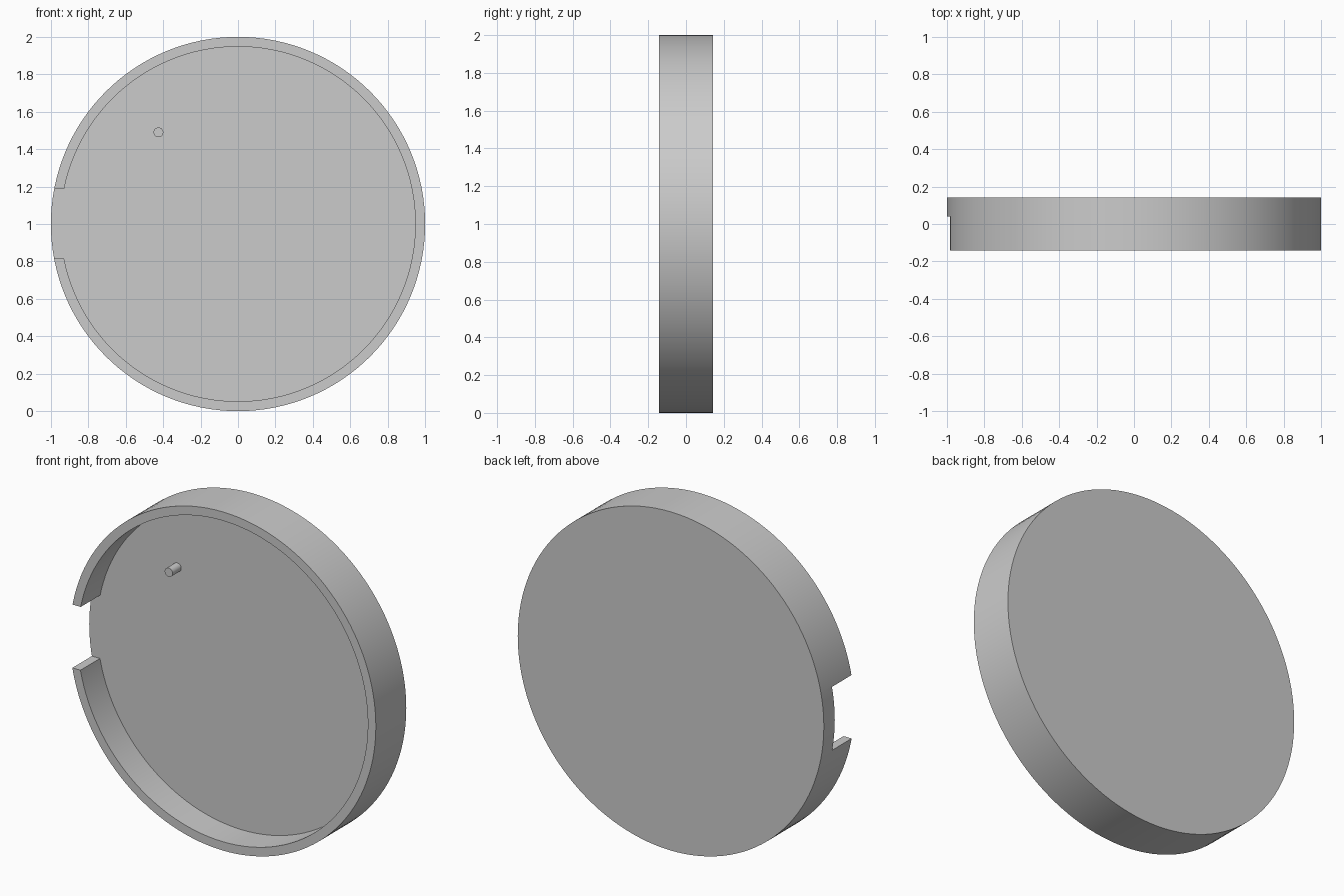
import bpy
import math

cube = bpy.data.objects.get("Cube")
if cube:
    bpy.data.objects.remove(cube, do_unlink=True)

RADIUS, INNER, HALF = 1.0, 0.948, 0.142
FLOOR = 0.04          # y of the recessed face
NOTCH = 0.187         # half height of the rim gap

grey = bpy.data.materials.new("plain grey")
grey.use_nodes = True
colour = (0.6, 0.6, 0.6, 1)
grey.diffuse_color = colour
grey.node_tree.nodes["Principled BSDF"].inputs["Base Color"].default_value = colour


def cylinder(name, radius, y0, y1, x=0, z=1, sides=128):
    """Cylinder lying along y."""
    bpy.ops.mesh.primitive_cylinder_add(
        vertices=sides, radius=radius, depth=y1 - y0,
        location=(x, (y0 + y1) / 2, z), rotation=(math.pi / 2, 0, 0))
    ob = bpy.context.object
    ob.name = name
    ob.data.materials.append(grey)
    return ob


def cut(target, cutter):
    mod = target.modifiers.new("cut", 'BOOLEAN')
    mod.operation = 'DIFFERENCE'
    mod.solver = 'EXACT'
    mod.object = cutter
    bpy.context.view_layer.objects.active = target
    bpy.ops.object.modifier_apply(modifier=mod.name)
    bpy.data.objects.remove(cutter, do_unlink=True)


def smooth(ob):
    bpy.ops.object.select_all(action='DESELECT')
    ob.select_set(True)
    bpy.context.view_layer.objects.active = ob
    bpy.ops.object.shade_smooth_by_angle(angle=math.radians(30))


# Shallow round tray, open at the front
tray = cylinder("round_tray", RADIUS, -HALF, HALF)
cut(tray, cylinder("cavity_cutter", INNER, -0.3, FLOOR))

# Gap through the rim on the right-hand side
bpy.ops.mesh.primitive_cube_add(size=1, location=(-1, (FLOOR - 0.3) / 2, 1.003))
notch = bpy.context.object
notch.name = "notch_cutter"
notch.scale = (0.3, FLOOR + 0.3, NOTCH * 2)
notch.hide_render = True
cut(tray, notch)
smooth(tray)

# Small peg standing on the recessed face
peg = cylinder("peg", 0.026, -0.04, FLOOR + 0.01, x=-0.425, z=1.49, sides=32)
smooth(peg)
